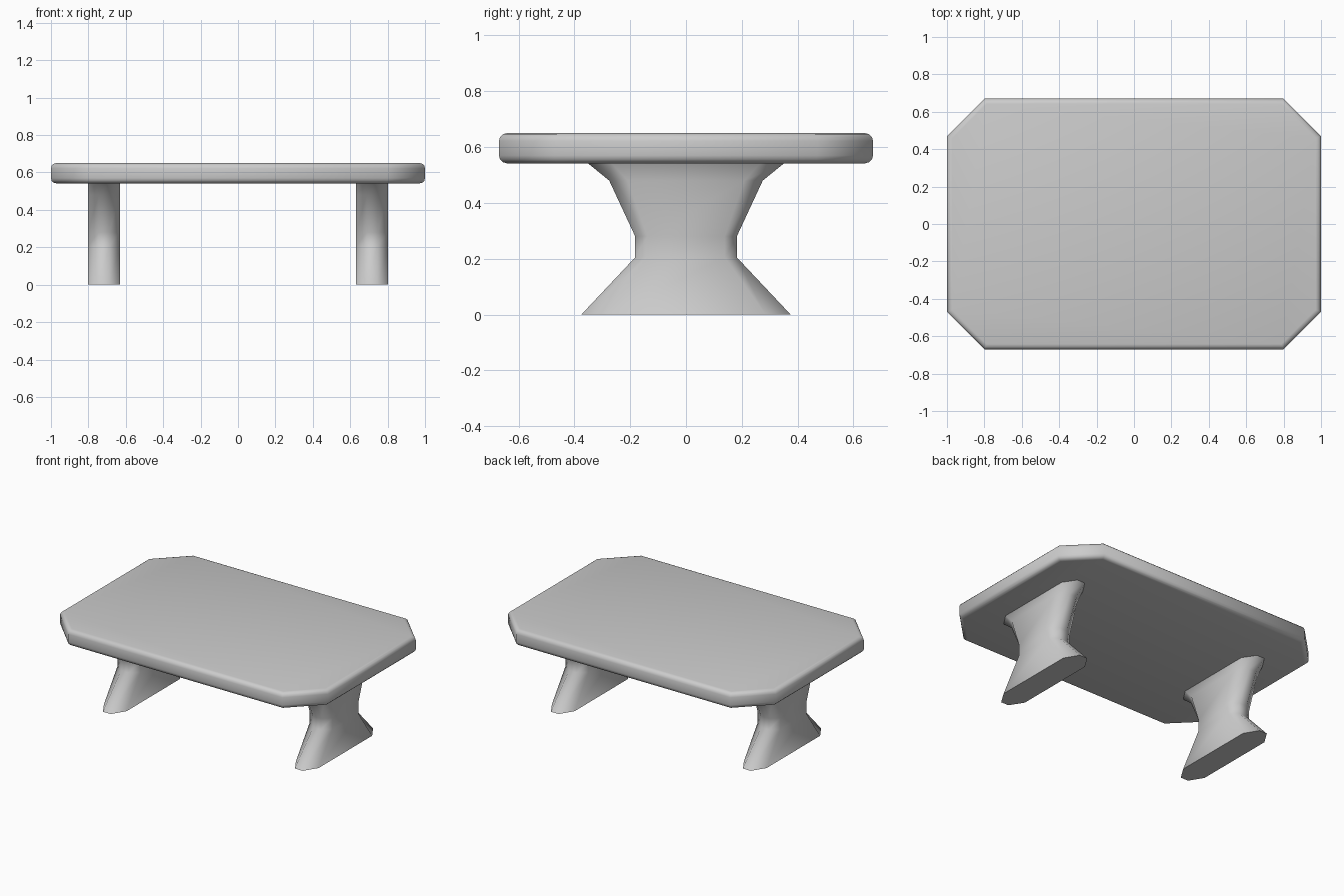
import bpy, bmesh

if "Cube" in bpy.data.objects:
    bpy.data.objects.remove(bpy.data.objects["Cube"])


def octagon(hx, hy, cx, cy):
    """Rectangle outline with cut corners, counter-clockwise."""
    return [(hx, -hy + cy), (hx, hy - cy), (hx - cx, hy), (-hx + cx, hy),
            (-hx, hy - cy), (-hx, -hy + cy), (-hx + cx, -hy), (hx - cx, -hy)]


def loft(name, rings, x=0.0, rim_bevel=0.0):
    """Skin a stack of (z, outline) rings and cap both ends."""
    bm = bmesh.new()
    loops = [[bm.verts.new((px, py, z)) for px, py in pts] for z, pts in rings]
    for low, high in zip(loops, loops[1:]):
        for i in range(len(low)):
            j = (i + 1) % len(low)
            bm.faces.new((low[i], low[j], high[j], high[i]))
    bm.faces.new(loops[0][::-1])
    bm.faces.new(loops[-1])
    if rim_bevel:
        rim = [e for e in bm.edges if abs(e.verts[0].co.z - e.verts[1].co.z) < 1e-5]
        bmesh.ops.bevel(bm, geom=rim, offset=rim_bevel, segments=3,
                        profile=0.5, affect='EDGES')
    mesh = bpy.data.meshes.new(name)
    bm.to_mesh(mesh)
    bm.free()
    obj = bpy.data.objects.new(name, mesh)
    obj.location.x = x
    bpy.context.collection.objects.link(obj)
    bpy.ops.object.select_all(action='DESELECT')
    obj.select_set(True)
    bpy.context.view_layer.objects.active = obj
    bpy.ops.object.shade_smooth_by_angle(angle=1.05)
    return obj


# Table top: cut-corner slab with a rounded rim
slab = octagon(1.0, 0.67, 0.2, 0.2)
loft("table_top", [(0.542, slab), (0.65, slab)], rim_bevel=0.028)

# Pedestal legs: waisted profile of (height, half width)
profile = [(0.0, 0.375), (0.205, 0.182), (0.28, 0.182), (0.48, 0.275), (0.545, 0.355)]
rings = [(z, octagon(0.085, w, 0.056, w * 0.24)) for z, w in profile]
for side, x in (("left", -0.717), ("right", 0.717)):
    loft(side + "_leg", rings, x)
